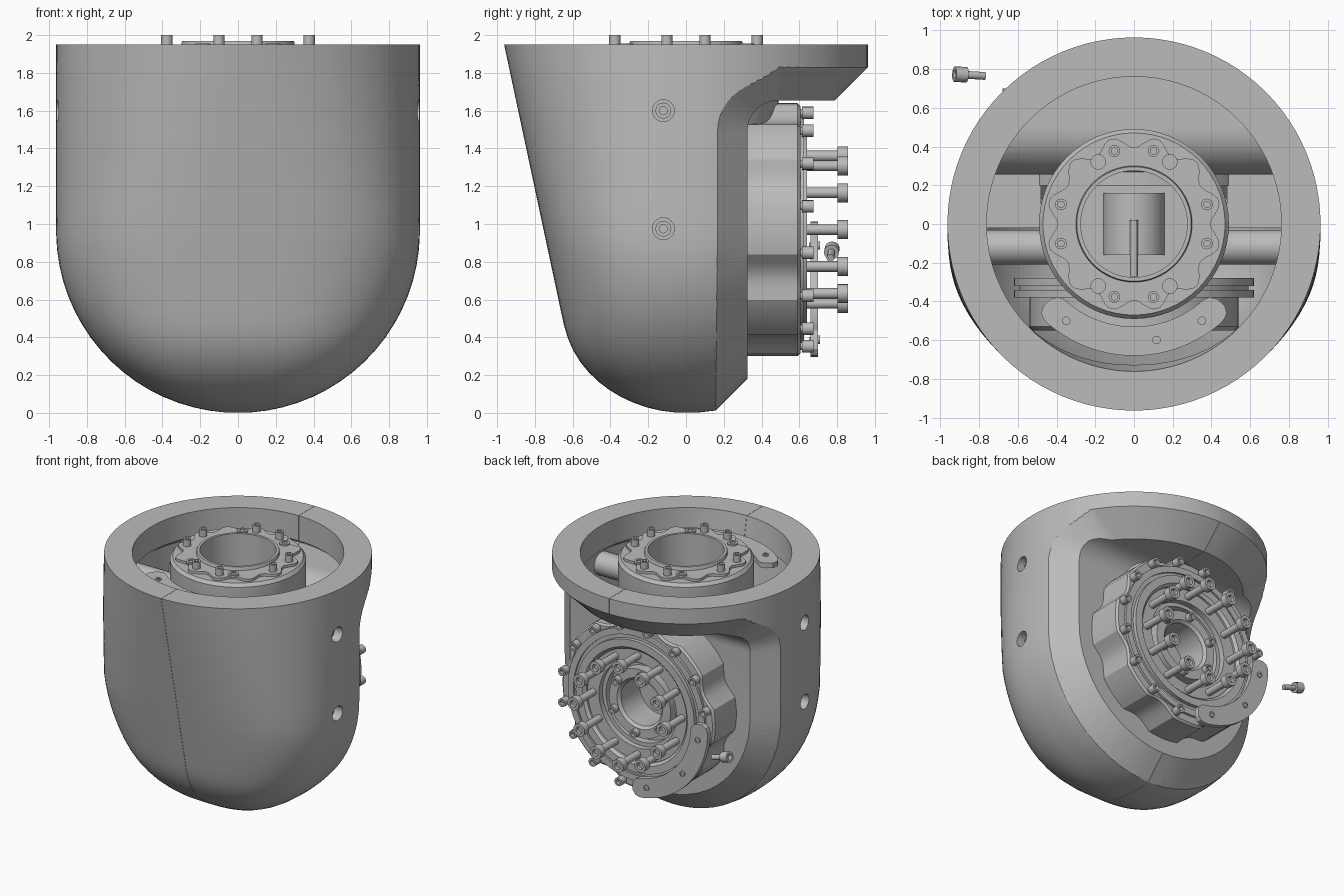
import bpy, bmesh
from math import sin, cos, pi, sqrt, radians, tau
from mathutils import Matrix, Vector

if "Cube" in bpy.data.objects:
    bpy.data.objects.remove(bpy.data.objects["Cube"])

GREY = (0.5, 0.5, 0.5, 1)
metal = bpy.data.materials.new("machined grey")
metal.use_nodes = True
metal.diffuse_color = GREY
metal.node_tree.nodes["Principled BSDF"].inputs["Base Color"].default_value = GREY
parts = []


def add(name, bm, matrix=Matrix()):
    bmesh.ops.remove_doubles(bm, verts=bm.verts, dist=1e-5)
    bmesh.ops.recalc_face_normals(bm, faces=bm.faces)
    mesh = bpy.data.meshes.new(name)
    bm.to_mesh(mesh)
    bm.free()
    mesh.materials.append(metal)
    return place(name, mesh, matrix)


def place(name, mesh, matrix):
    ob = bpy.data.objects.new(name, mesh)
    ob.matrix_world = matrix
    bpy.context.collection.objects.link(ob)
    parts.append(ob)
    return ob


def sweep(name, section, n=48, a0=0, a1=tau, matrix=Matrix()):
    """Turn a closed (radius, height) section around z; it may vary with angle."""
    full = a1 - a0 > tau - 0.01
    sec = section if callable(section) else (lambda a: section)
    bm = bmesh.new()
    rings = []
    for i in range(n if full else n + 1):
        a = a0 + (a1 - a0) * i / n
        rings.append([bm.verts.new((r * cos(a), r * sin(a), z)) for r, z in sec(a)])
    m = len(rings[0])
    for i in range(n):
        p, q = rings[i], rings[(i + 1) % len(rings)]
        for j in range(m):
            k = (j + 1) % m
            bm.faces.new((p[j], q[j], q[k], p[k]))
    if not full:
        bm.faces.new(rings[0])
        bm.faces.new(rings[-1])
    # axis points collapse into slivers that are merged away
    bmesh.ops.remove_doubles(bm, verts=bm.verts, dist=1e-5)
    loose = [e for e in bm.edges if not e.link_faces]
    bmesh.ops.delete(bm, geom=loose, context='EDGES')
    return add(name, bm, matrix)


def rod(name, r, z0, z1, matrix=Matrix(), n=24):
    return sweep(name, [(0, z0), (r, z0), (r, z1), (0, z1)], n, matrix=matrix)


def arc_plate(name, z0, z1, a0, a1, matrix=Matrix()):
    """Curved strip with rounded ends."""
    mid, half = 0.605, 0.075

    def section(a):
        near = min(1, min(a - a0, a1 - a) * mid / half)
        w = half * (0.35 + 0.65 * sqrt(max(0, 1 - (1 - near) ** 2)))
        return [(mid - w, z0), (mid + w, z0), (mid + w, z1), (mid - w, z1)]
    return sweep(name, section, 48, a0, a1, matrix)


def box(name, size, at):
    bm = bmesh.new()
    bmesh.ops.create_cube(bm, size=1)
    bmesh.ops.scale(bm, vec=size, verts=bm.verts)
    return add(name, bm, Matrix.Translation(at))


def subtract(target, cutter):
    mod = target.modifiers.new("cut", 'BOOLEAN')
    mod.operation, mod.solver, mod.object = 'DIFFERENCE', 'EXACT', cutter
    bpy.context.view_layer.update()
    done = target.evaluated_get(bpy.context.evaluated_depsgraph_get())
    mesh = bpy.data.meshes.new_from_object(done)
    target.modifiers.clear()
    target.data = mesh
    parts.remove(cutter)
    bpy.data.objects.remove(cutter)


# Housing: circular top, sloping squarish front, rounded bottom
R, TOP = 0.963, 1.95


def power(v, e):
    return abs(v) ** e * (1 if v > 0 else -1)


def body(name, scale, low, high):
    zs = [R * (1 - cos(radians(a))) for a in range(4, 91, 5)]
    zs += [1.1, 1.25, 1.4, 1.55, 1.7, 1.75, 1.8, 1.88, TOP, high]
    bm = bmesh.new()
    rows = []
    for z in sorted(set(v for v in zs if low <= v <= high)):
        zc = min(z, TOP)
        k = scale(z)
        w = sqrt(R * R - max(0, R - zc) ** 2) * k
        front = (R - 0.213 * (TOP - zc)) * sqrt(1 - max(0, 1 - 2 * zc) ** 2.5) * k
        e = 2 / (2 + 0.65 * min(1, TOP - zc))
        row = []
        for a in (tau * i / 96 for i in range(96)):
            c, s = cos(a), sin(a)
            x, y = (c, s) if s > -1e-6 else (power(c, e), power(s, e) * front / w)
            row.append(bm.verts.new((w * x, w * y, z)))
        rows.append(row)
    for p, q in zip(rows, rows[1:]):
        for j in range(96):
            bm.faces.new((p[j], p[j - 1], q[j - 1], q[j]))
    bm.faces.new(rows[0])
    bm.faces.new(rows[-1])
    return add(name, bm)


def rear_cutter(shift):
    """Sheet under the overhang and behind the wall, with a chamfered rim."""
    def loop(rad, h):
        y0, f, yc = 0.325 - h, 0.165 + h, 0.49
        pts = []
        for i in range(15):
            a = pi / 2 * i / 14
            pts.append((rad * sin(a), y0, 0.97 - rad * cos(a)))
        for i in range(13):
            a = pi / 2 * i / 12
            y = yc - f * cos(a)
            pts.append((sqrt(rad ** 2 - (y * (y - y0) / f) ** 2), y, 1.49 + f * sin(a)))
        for i in range(1, 17):
            y = yc + (rad - yc) * sin(pi / 2 * i / 16)
            pts.append((sqrt(max(0, rad ** 2 - y ** 2)), y, 1.49 + f))
        return pts
    bm = bmesh.new()
    lines = []
    for side, (rad, h) in ((-1, (1.06, 0.27)), (-1, (0.79, 0)), (1, (0.79, 0)), (1, (1.06, 0.27))):
        lines.append([bm.verts.new((side * x, y, z)) for x, y, z in loop(rad, h + shift)])
    for p, q in zip(lines, lines[1:]):
        for i in range(len(p) - 1):
            bm.faces.new((p[i], q[i], q[i + 1], p[i + 1]))
    bmesh.ops.remove_doubles(bm, verts=bm.verts, dist=1e-5)
    new = bmesh.ops.extrude_face_region(bm, geom=bm.faces[:], use_keep_orig=True)
    bmesh.ops.translate(bm, vec=(0, 2, -2),
                        verts=[g for g in new["geom"] if isinstance(g, bmesh.types.BMVert)])
    return add("rear_cutter", bm)


housing = body("housing", lambda z: 1, 0, TOP)
cavity = body("cavity", lambda z: 0.79 if z >= 1.75 else 0.86, 0.12, TOP + 0.1)
subtract(cavity, rear_cutter(0.07))
subtract(housing, rear_cutter(0))
subtract(housing, cavity)
for side in (-1, 1):
    turn = Matrix.Rotation(side * pi / 2, 4, 'Y')
    for z in (1.6, 0.975):
        spot = Matrix.Translation((0, -0.12, z)) @ turn
        subtract(housing, rod("hole", 0.058, 0.88, 1.1, spot))
        rod("cross_tube", 0.09, 0.4, 0.86, spot)
        sweep("side_screw", [(0, 0.86), (0.042, 0.86), (0.042, 0.9), (0.022, 0.9),
                             (0.022, 0.885), (0, 0.885)], 16, matrix=spot)
    box("inner_ledge", (0.34, 0.28, 0.04), (side * 0.65, 0.12, 1.3))
# Seam between the two housing halves
subtract(housing, box("seam", (0.002, 3, 5), (0, 0, 1)))


# Bolts shared as linked meshes
def bolts(name, rs, length, rh, hh, radius, angles, z, base=Matrix()):
    mesh = None
    for a in angles:
        m = base @ Matrix.Translation((radius * cos(a), radius * sin(a), z))
        if mesh:
            place(name, mesh, m)
        else:
            mesh = sweep(name, [(0, -length), (rs, -length), (rs, 0), (rh, 0), (rh, hh),
                                (rh * .55, hh), (rh * .55, hh / 2), (0, hh / 2)],
                         16, matrix=m).data


def around(n, start=0.0):
    return [start + tau * i / n for i in range(n)]


# Top actuator
sweep("top_actuator_body", [(0.28, 1.3), (0.47, 1.3), (0.49, 1.34), (0.49, 1.9), (0.47, 1.925),
                            (0.28, 1.925)], 64)


def scallop(a):
    r = 0.425 + 0.03 * cos(12 * a - pi)
    return [(0.3, 1.91), (r, 1.91), (r, 1.945), (0.3, 1.945)]


sweep("top_scalloped_plate", scallop, 144)
sweep("top_centre_tube", [(0.275, 1.3), (0.3, 1.3), (0.3, 1.96), (0.295, 1.97), (0.275, 1.97)], 64)
rod("bore_floor", 0.3, 0.96, 1.0, n=48)
corner = [q + s for q in around(4) for s in (radians(15), radians(-15))]
bolts("top_bolt", 0.025, 0.05, 0.03, 0.06, 0.39, corner, 1.94)
bolts("top_plug", 0.03, 0.02, 0.04, 0.015, 0.37, [radians(a) for a in (60, 120, 240, 300)], 1.94)
arc_plate("top_arc_plate", 1.79, 1.83, radians(222), radians(318))
bolts("top_arc_screw", 0.015, 0.05, 0.022, 0.01, 0.61, [radians(a) for a in (235, 281, 305)], 1.83)

# Rear actuator, axis along y
REAR = Matrix.Translation((0, 0, 0.97)) @ Matrix.Rotation(-pi / 2, 4, 'X')


def lobed(a):
    r = 0.67 - 0.05 * max(0, -cos(8 * a))
    return [(0.34, 0.2), (0.6, 0.2), (0.6, 0.3), (r, 0.3), (r, 0.59), (r - 0.015, 0.605), (0.34, 0.605)]


sweep("rear_flange", lobed, 128, matrix=REAR)
sweep("rear_face_ring", [(0.44, 0.58), (0.6, 0.58), (0.6, 0.625), (0.55, 0.625), (0.55, 0.61),
                         (0.52, 0.61), (0.52, 0.64), (0.46, 0.64), (0.44, 0.62)], 64, matrix=REAR)
sweep("rear_hub", [(0.18, 0.2), (0.36, 0.2), (0.36, 0.56), (0.31, 0.56), (0.31, 0.5), (0.27, 0.5),
                   (0.27, 0.58), (0.2, 0.58), (0.18, 0.56)], 64, matrix=REAR)
sweep("rear_core_tube", [(0.13, -0.16), (0.16, -0.16), (0.16, 0.16), (0.13, 0.16)], 48, matrix=REAR)
rod("core_pin", 0.02, -0.27, 0.02, REAR @ Matrix.Translation((0, -0.17, 0)), 12)
sweep("front_drive_disc", [(0.13, -0.55), (0.52, -0.55), (0.54, -0.53), (0.54, -0.38), (0.62, -0.38),
                           (0.62, -0.34), (0.59, -0.34), (0.59, -0.32), (0.62, -0.32), (0.62, -0.28),
                           (0.13, -0.28)], 64, matrix=REAR)
bolts("rear_long_bolt", 0.028, 0.22, 0.05, 0.055, 0.39, around(12), 0.803, REAR)
bolts("rear_rim_bolt", 0.02, 0.05, 0.033, 0.06, 0.63, around(16, pi / 16), 0.615, REAR)
bolts("rear_hub_bolt", 0.02, 0.05, 0.032, 0.05, 0.235, around(6, 0.4), 0.575, REAR)
arc_plate("rear_arc_plate", 0.66, 0.7, radians(92), radians(184), REAR)
bolts("rear_arc_screw", 0.015, 0.05, 0.022, 0.01, 0.6, [radians(a) for a in (104, 140, 172)], 0.7, REAR)

# Loose screw beside the rear flange
axis = Vector((-0.16, 0.01, 0.05)).to_track_quat('Z', 'Y').to_matrix().to_4x4()
bolts("loose_screw", 0.02, 0.1, 0.04, 0.065, 0, [0], 0, Matrix.Translation((-0.865, 0.77, 0.85)) @ axis)

bpy.ops.object.select_all(action='DESELECT')
for ob in parts:
    ob.select_set(True)
bpy.context.view_layer.objects.active = housing
bpy.ops.object.shade_smooth_by_angle(angle=radians(30))
